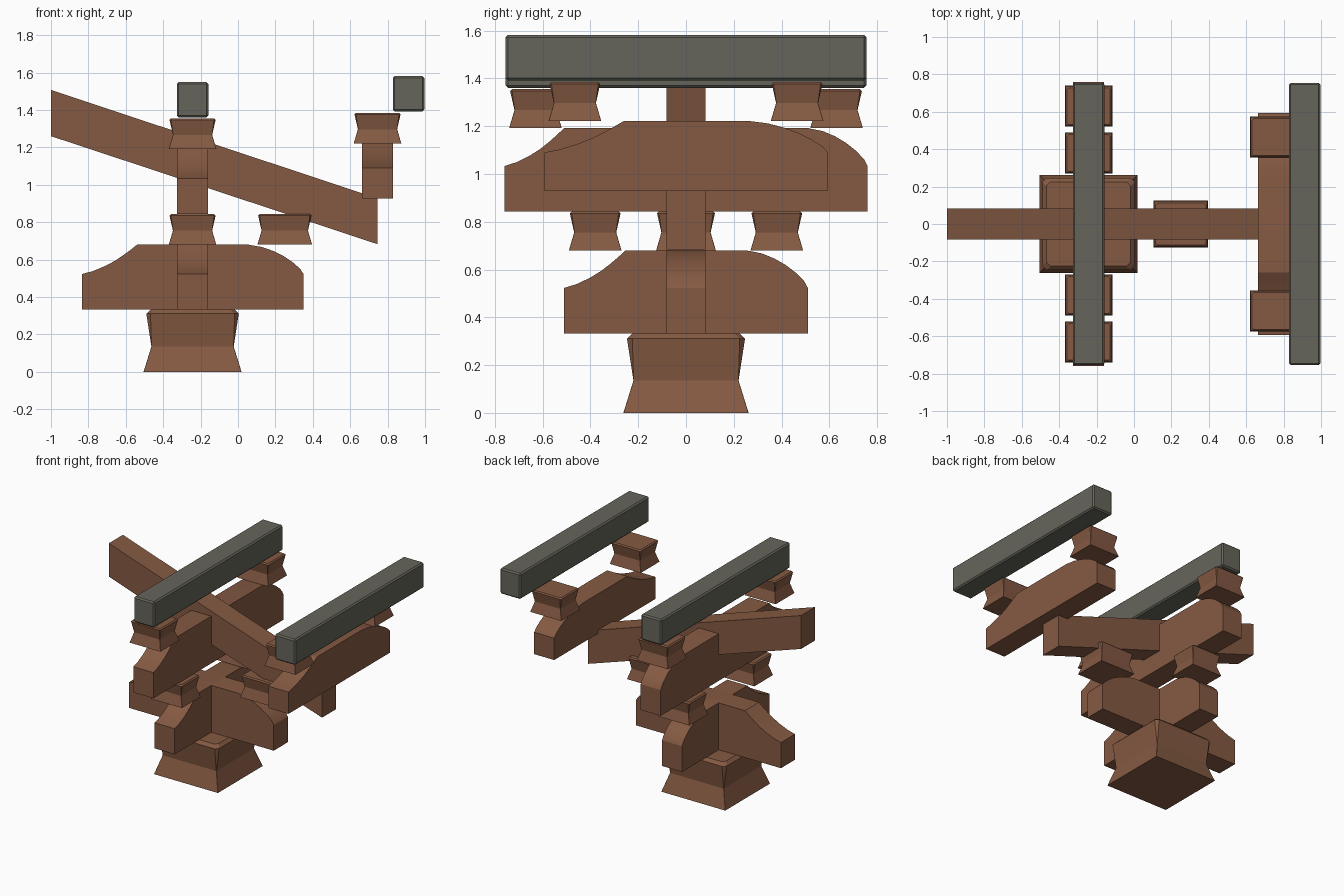
import bpy, bmesh, math

if "Cube" in bpy.data.objects:
    bpy.data.objects.remove(bpy.data.objects["Cube"])

CX = -0.243          # centre line of the column block
OX = 0.746           # centre line of the outer arm
HW = 0.082           # half thickness of the timbers


def material(name, rgb):
    m = bpy.data.materials.new(name)
    m.diffuse_color = (*rgb, 1)
    m.use_nodes = True
    m.node_tree.nodes["Principled BSDF"].inputs["Base Color"].default_value = m.diffuse_color
    return m


WOOD = material("brown wood", (0.235, 0.102, 0.055))
GREY = material("grey purlin paint", (0.133, 0.13, 0.105))


def finish(name, bm, mat, smooth=False):
    bmesh.ops.recalc_face_normals(bm, faces=bm.faces)
    me = bpy.data.meshes.new(name)
    bm.to_mesh(me)
    bm.free()
    me.materials.append(mat)
    ob = bpy.data.objects.new(name, me)
    bpy.context.collection.objects.link(ob)
    if smooth:
        bpy.context.view_layer.objects.active = ob
        ob.select_set(True)
        bpy.ops.object.shade_smooth_by_angle(angle=math.radians(25))
        ob.select_set(False)
    return ob


def extrude_profile(name, pts, axis, centre):
    """Profile of (length, z) points, extruded to the timber thickness."""
    bm = bmesh.new()
    rings = []
    for s in (-HW, HW):
        if axis == "x":
            rings.append([bm.verts.new((a, centre + s, z)) for a, z in pts])
        else:
            rings.append([bm.verts.new((centre + s, a, z)) for a, z in pts])
    n = len(pts)
    bm.faces.new(rings[0])
    bm.faces.new(rings[1][::-1])
    for i in range(n):
        j = (i + 1) % n
        bm.faces.new((rings[0][i], rings[0][j], rings[1][j], rings[1][i]))
    return finish(name, bm, WOOD, True)


# Arm end curves as (inward, upward) fractions
HOLLOW = [(0, 0), (0.2, 0.1), (0.42, 0.27), (0.6, 0.45), (0.75, 0.64), (0.88, 0.82), (1, 1)]
ROUND = [(1, 1), (0.75, 0.92), (0.54, 0.78), (0.36, 0.61), (0.2, 0.41), (0.06, 0.18), (0, 0)]


def arm(name, axis, centre, lo, hi, bottom, shoulder, top, run):
    pts = [(lo, bottom)]
    pts += [(lo + u * run, shoulder + v * (top - shoulder)) for u, v in HOLLOW]
    pts += [(hi - u * run, shoulder + v * (top - shoulder)) for u, v in ROUND]
    pts += [(hi, bottom)]
    extrude_profile(name, pts, axis, centre)


def block(name, x, y, z, hx, hy, h, waist_z, pinch, flare, chamfer):
    """Waisted bearing block; upper half has chamfered corners and rim."""
    rows = [(0, 0, 0.001), (waist_z, pinch, 0.001),
            (h - chamfer, flare, chamfer), (h, flare + chamfer, chamfer)]
    bm = bmesh.new()
    rings = []
    for dz, inset, c in rows:
        a, b = hx - inset, hy - inset
        ring = [(a, b - c), (a - c, b), (-a + c, b), (-a, b - c),
                (-a, -b + c), (-a + c, -b), (a - c, -b), (a, -b + c)]
        rings.append([bm.verts.new((x + p, y + q, z + dz)) for p, q in ring])
    for r, s in zip(rings, rings[1:]):
        for i in range(8):
            j = (i + 1) % 8
            bm.faces.new((r[i], r[j], s[j], s[i]))
    bm.faces.new(rings[0][::-1])
    bm.faces.new(rings[-1])
    finish(name, bm, WOOD)


def small_block(name, x, y, z, hx=0.127, hy=0.11):
    block(name, x, y, z, hx, hy, 0.163, 0.075, 0.022, 0.004, 0.008)


def purlin(name, x, z):
    bm = bmesh.new()
    bmesh.ops.create_cube(bm, size=1)
    for v in bm.verts:
        v.co = (x + v.co.x * 0.168, v.co.y * 1.51, z + v.co.z * 0.19)
    bmesh.ops.bevel(bm, geom=bm.edges[:], offset=0.01, segments=1, affect="EDGES")
    finish(name, bm, GREY)


# Base block and lower crossed arms
block("base_block", CX, 0, 0, 0.262, 0.262, 0.333, 0.135, 0.042, 0.015, 0.022)
arm("lower_front_arm", "x", 0, -0.835, 0.35, 0.333, 0.523, 0.68, 0.295)
arm("lower_side_arm", "y", CX, -0.51, 0.51, 0.333, 0.523, 0.68, 0.257)

# Upper arms
arm("upper_side_arm", "y", CX, -0.76, 0.76, 0.843, 1.033, 1.192, 0.25)
arm("outer_side_arm", "y", OX, -0.593, 0.593, 0.928, 1.09, 1.222, 0.333)

# Slanted lever beam with upright ends
extrude_profile("slanted_lever",
                [(-1, 1.26), (-1, 1.507), (0.745, 0.928), (0.745, 0.683)], "x", 0)

# Small bearing blocks
small_block("lever_bearing_block", 0.25, 0, 0.68, 0.146, 0.125)
for side, s in (("near", -1), ("far", 1)):
    small_block(f"lower_bearing_block_{side}", CX, 0.38 * s, 0.68)
    small_block(f"upper_bearing_block_{side}", CX, 0.63 * s, 1.192)
    small_block(f"outer_bearing_block_{side}", OX, 0.465 * s, 1.222)

# Grey purlins
purlin("inner_purlin", CX, 1.455)
purlin("outer_purlin", 0.912, 1.487)
